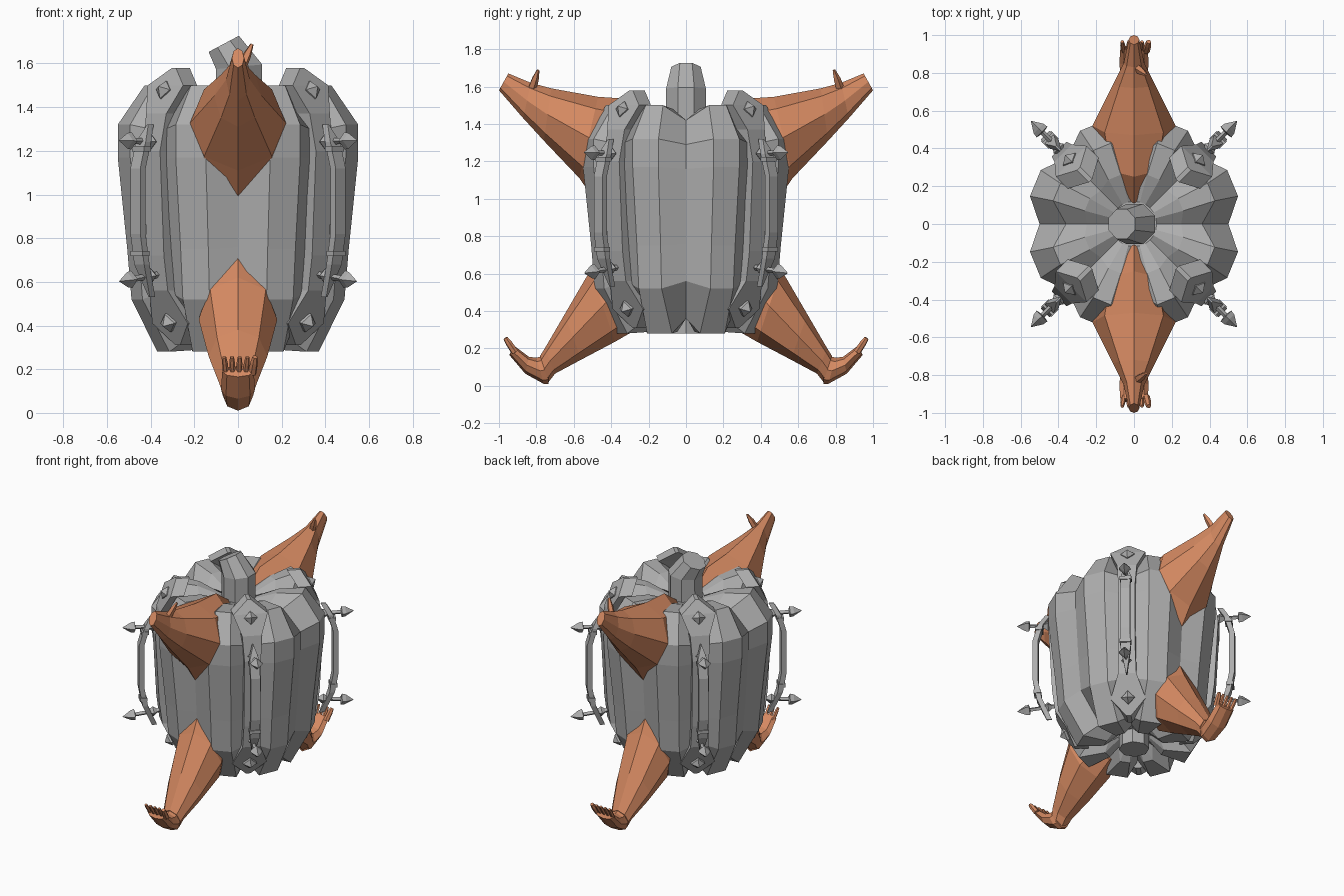
import bpy, bmesh, math
from mathutils import Vector

if "Cube" in bpy.data.objects:
    bpy.data.objects.remove(bpy.data.objects["Cube"])


def material(name, col):
    m = bpy.data.materials.new(name)
    m.diffuse_color = (*col, 1)
    m.use_nodes = True
    m.node_tree.nodes["Principled BSDF"].inputs["Base Color"].default_value = m.diffuse_color
    return m


GREY = material("stone_grey", (0.42, 0.42, 0.42))
SKIN = material("warm_skin", (0.66, 0.25, 0.12))


def loft(name, rings, mat):
    """Skin equal-sized rings of points and cap both ends."""
    bm = bmesh.new()
    vs = [[bm.verts.new(p) for p in r] for r in rings]
    n = len(vs[0])
    for a, b in zip(vs, vs[1:]):
        for i in range(n):
            j = (i + 1) % n
            bm.faces.new((a[i], a[j], b[j], b[i]))
    bm.faces.new(vs[0])
    bm.faces.new(vs[-1])
    bmesh.ops.recalc_face_normals(bm, faces=bm.faces)
    me = bpy.data.meshes.new(name)
    bm.to_mesh(me)
    bm.free()
    me.materials.append(mat)
    ob = bpy.data.objects.new(name, me)
    bpy.context.collection.objects.link(ob)
    return ob


def turned(name, origin, axis, profile, sides, mat):
    """Turned shape: profile is (distance along axis, radius)."""
    axis = Vector(axis).normalized()
    u = axis.cross(Vector((0, 0, 1)))
    u = u.normalized() if u.length > 0.01 else Vector((1, 0, 0))
    v = axis.cross(u)
    rings = []
    for d, r in profile:
        rings.append([Vector(origin) + axis * d +
                      u * r * math.cos(t) + v * r * math.sin(t)
                      for t in (2 * math.pi * i / sides for i in range(sides))])
    return loft(name, rings, mat)


def limb(name, side, sections, mat, x0=0.0, sides=8):
    """Limb sections: (top y, top z, bottom y, bottom z, half width)."""
    rings = []
    for ty, tz, by, bz, w in sections:
        ring = []
        for i in range(sides):
            t = 2 * math.pi * i / sides
            c, s = math.cos(t), math.sin(t)
            y = (ty + by) / 2 + c * (ty - by) / 2
            z = (tz + bz) / 2 + c * (tz - bz) / 2
            ring.append((x0 + s * w, side * y, z))
        rings.append(ring)
    return loft(name, rings, mat)


# Barrel body with eight lobes: valley r, valley z, ridge r, ridge z, ridge angle
body = [
    (0.10, 0.38, 0.10, 0.38, 15),
    (0.16, 0.37, 0.20, 0.29, 13),
    (0.29, 0.36, 0.377, 0.28, 11.5),
    (0.455, 0.56, 0.505, 0.52, 15),
    (0.475, 0.76, 0.525, 0.75, 15),
    (0.50, 1.16, 0.57, 1.17, 15),
    (0.50, 1.29, 0.57, 1.32, 15),
    (0.36, 1.42, 0.445, 1.50, 16),
    (0.25, 1.42, 0.27, 1.48, 15),
    (0.12, 1.41, 0.12, 1.42, 15),
]
rings = []
for vr, vz, rr, rz, ang in body:
    ring = []
    for k in range(8):
        for off, r, z in ((0, vr, vz), (ang, rr, rz), (45 - ang, rr, rz)):
            a = math.radians(45 * k + off)
            ring.append((r * math.cos(a), r * math.sin(a), z))
    rings.append(ring)
loft("lobed_body", rings, GREY)

# Bent stem on top and short stub below: centre x, z, radius, tilt
rings = []
for cx, cz, r, tilt in ((0.005, 1.38, 0.115, 0), (0.005, 1.585, 0.115, 0.1),
                        (-0.065, 1.69, 0.085, 0.49)):
    rings.append([(cx + r * math.cos(t) * math.cos(tilt), r * math.sin(t),
                   cz + r * math.cos(t) * math.sin(tilt))
                  for t in (math.pi / 4 * (i + 0.5) for i in range(8))])
loft("bent_stem", rings, GREY)
turned("bottom_stub", (0, 0, 0.28), (0, 0, 1), [(0, 0.1), (0.15, 0.1)], 8, GREY)

# Arms, legs and digits, front and back
ARM = [
    (-0.95, 1.67, -1.00, 1.58, 0.028),
    (-0.83, 1.62, -0.87, 1.43, 0.055),
    (-0.72, 1.59, -0.76, 1.31, 0.11),
    (-0.47, 1.545, -0.57, 1.11, 0.22),
    (-0.25, 1.53, -0.46, 0.95, 0.17),
    (-0.11, 1.43, -0.35, 0.98, 0.09),
]
LEG = [
    (-0.78, 0.16, -0.735, 0.02, 0.07),
    (-0.755, 0.20, -0.70, 0.065, 0.085),
    (-0.65, 0.38, -0.56, 0.14, 0.135),
    (-0.51, 0.62, -0.38, 0.235, 0.18),
    (-0.45, 0.75, -0.25, 0.31, 0.14),
]
FOOT = [
    (-0.73, 0.17, -0.735, 0.01, 0.06),
    (-0.80, 0.15, -0.76, 0.01, 0.07),
    (-0.84, 0.155, -0.86, 0.065, 0.078),
    (-0.92, 0.215, -0.945, 0.165, 0.072),
]
for side, label in ((1, "front"), (-1, "back")):
    limb(label + "_arm", side, ARM, SKIN)
    turned(label + "_thumb", (0.01, side * -0.83, 1.57), (0.055, side * 0.04, 0.12),
           [(0, 0.025), (0.08, 0.02), (0.135, 0.008)], 5, SKIN)
    limb(label + "_leg", side, LEG, SKIN)
    limb(label + "_foot", side, FOOT, SKIN)
    for i in range(5):
        x = -0.055 + 0.03 * i
        big = 1.4 if i == 4 else 1.0
        turned(label + "_toe", (x, side * -0.915, 0.18), (0.01 * (i - 1.5) / 2, side * -0.05, 0.075),
               [(0, 0.014 * big), (0.06, 0.013 * big), (0.092, 0.009 * big)], 6, SKIN)

# Straps, handles, studs and spikes on the four diagonals
STRAP = [  # radius, height, half width
    (0.415, 1.58, 0.012), (0.47, 1.50, 0.115), (0.53, 1.37, 0.065),
    (0.56, 1.20, 0.055), (0.535, 0.72, 0.055), (0.515, 0.56, 0.06),
    (0.44, 0.41, 0.115), (0.39, 0.31, 0.015),
]
BAR = [
    (0.585, 1.32, 0.004), (0.63, 1.24, 0.032), (0.665, 1.12, 0.032),
    (0.665, 0.82, 0.032), (0.64, 0.68, 0.032), (0.575, 0.53, 0.004),
]


def band(name, path, thick, d, s):
    rings = []
    for r, z, w in path:
        rings.append([d * rr + s * ww + Vector((0, 0, z)) for rr, ww in
                      ((r, -w), (r, w), (r - thick, w), (r - thick, -w))])
    loft(name, rings, GREY)


for k in range(4):
    a = math.radians(45 + 90 * k)
    d = Vector((math.cos(a), math.sin(a), 0))
    s = Vector((-d.y, d.x, 0))
    up = Vector((0, 0, 1))
    band("strap_plate", STRAP, 0.09, d, s)
    band("handle_bar", BAR, 0.035, d, s)
    # Collars around the bar
    for z, r in ((1.21, 0.642), (0.73, 0.652)):
        band("bar_collar", [(r + 0.006, z - 0.012, 0.038), (r + 0.006, z + 0.012, 0.038)],
             0.047, d, s)
    # Pyramid studs on the plates
    for r, z, slope in ((0.475, 1.475, 0.5), (0.445, 0.415, -0.45)):
        turned("diamond_stud", d * r + up * z, d + up * slope,
               [(-0.02, 0.045), (0.012, 0.045), (0.045, 0.002)], 4, GREY)
    # Spikes through the handle ends
    for z, slope in ((1.24, 0.03), (0.635, -0.12)):
        turned("handle_spike", d * 0.5 + up * z, d + up * slope,
               [(0.0, 0.015), (0.04, 0.015), (0.065, 0.036), (0.10, 0.014),
                (0.185, 0.014), (0.19, 0.04), (0.215, 0.036), (0.27, 0.002)], 4, GREY)
